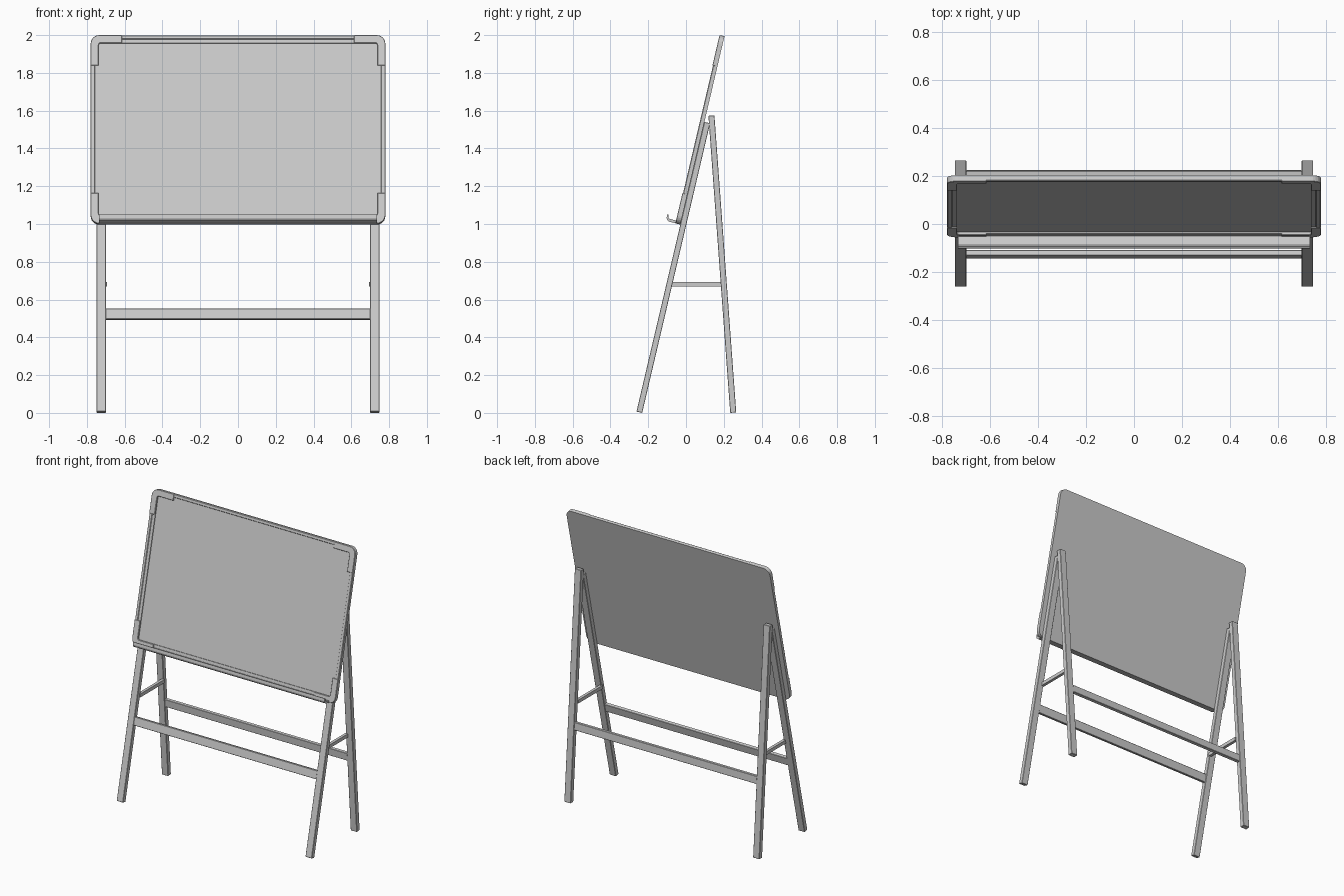
import bpy, bmesh
from math import sin, cos, pi, radians
from mathutils import Matrix, Vector

if "Cube" in bpy.data.objects:
    bpy.data.objects.remove(bpy.data.objects["Cube"])

# Tilted board frame: local y points behind the board, local z runs up its back face
BOARD = Matrix.Translation((0, -0.03, 0.997)) @ Matrix.Rotation(radians(-13.2), 4, 'X')
# Rear leg frame: origin at the foot, local z runs up the leg
REAR = Matrix.Translation((0, 0.25, 0.0012)) @ Matrix.Rotation(radians(4.2), 4, 'X')
HW, H, R = 0.78, 1.024, 0.045      # board half width, height, corner radius
RIM = 0.042                        # frame width


def prism(name, pts, a, b, to3d, matrix):
    """Extrude a 2D outline from a to b; to3d maps (p, q, t) to local space."""
    bm = bmesh.new()
    lo = [bm.verts.new(to3d(p, q, a)) for p, q in pts]
    hi = [bm.verts.new(to3d(p, q, b)) for p, q in pts]
    bm.faces.new(lo)
    bm.faces.new(hi)
    n = len(pts)
    for i in range(n):
        j = (i + 1) % n
        bm.faces.new((lo[i], lo[j], hi[j], hi[i]))
    bmesh.ops.recalc_face_normals(bm, faces=bm.faces)
    me = bpy.data.meshes.new(name)
    bm.to_mesh(me)
    bm.free()
    ob = bpy.data.objects.new(name, me)
    bpy.context.collection.objects.link(ob)
    ob.matrix_world = matrix
    return ob


def box(name, x, y, z, matrix):
    pts = [(x[0], y[0]), (x[1], y[0]), (x[1], y[1]), (x[0], y[1])]
    return prism(name, pts, z[0], z[1], lambda p, q, t: (p, q, t), matrix)


def bevel(ob, width, segments=1):
    m = ob.modifiers.new("edge", 'BEVEL')
    m.width, m.segments, m.limit_method = width, segments, 'ANGLE'
    m.angle_limit = radians(40)


def arc(cx, cz, r, a0, a1, n=6):
    return [(cx + r * cos(a0 + (a1 - a0) * i / n), cz + r * sin(a0 + (a1 - a0) * i / n))
            for i in range(n + 1)]


# Board panel with rounded corners
outline = []
for k, (cx, cz) in enumerate([(HW - R, H - R), (R - HW, H - R), (R - HW, R), (HW - R, R)]):
    outline += arc(cx, cz, R, k * pi / 2, (k + 1) * pi / 2)
prism("board_panel", outline, -0.014, 0, lambda p, q, t: (p, t, q), BOARD)

# Frame rails: stepped section (distance in from the outer edge, local depth)
section = [(0, -0.01), (0, -0.020), (0.003, -0.024), (0.019, -0.024),
           (0.022, -0.020), (RIM, -0.020), (RIM, -0.01)]
prism("top_rail", section, -0.62, 0.62, lambda p, q, t: (t, q, H - p), BOARD)
prism("bottom_rail", section, -0.62, 0.62, lambda p, q, t: (t, q, p), BOARD)
for side, s in (("left", -1), ("right", 1)):
    prism(side + "_rail", section, 0.165, H - 0.165,
          lambda p, q, t: (s * (HW - p), q, t), BOARD)

# L-shaped corner guards, outline measured in from the outer corner
guard = [(0.165, 0)] + arc(R, R, R, 1.5 * pi, pi) + [
    (0, 0.165), (RIM, 0.165)] + arc(RIM + 0.012, RIM + 0.012, 0.012, pi, 1.5 * pi, 3) + [(0.165, RIM)]
for side, s in (("left", -1), ("right", 1)):
    for level, top in (("bottom", 0), ("top", 1)):
        ob = prism(f"{level}_{side}_corner_guard", guard, -0.027, -0.001,
                   lambda p, q, t: (s * (HW - p), t, H - q if top else q), BOARD)
        bevel(ob, 0.002)

# Pen tray with upturned lip
tray = [(-0.022, 0.001), (-0.060, 0.001), (-0.073, 0.007), (-0.079, 0.018), (-0.080, 0.036),
        (-0.073, 0.036), (-0.071, 0.024), (-0.064, 0.017), (-0.022, 0.015)]
prism("pen_tray", tray, -0.735, 0.735, lambda p, q, t: (t, p, q), BOARD)

# Legs and side braces
for side, s in (("left", -1), ("right", 1)):
    xs = (s * 0.70, s * 0.748)
    bevel(box(side + "_front_leg", xs, (0, 0.031), (-1.017, 0.558), BOARD), 0.002)
    bevel(box(side + "_rear_leg", xs, (-0.016, 0.016), (0, 1.577), REAR), 0.002)
    box(side + "_brace", (s * 0.694, s * 0.714), (-0.082, 0.188), (0.668, 0.692), Matrix())

# Cross bars between the legs
bevel(box("front_crossbar", (-0.702, 0.702), (0.003, 0.027), (-0.512, -0.456), BOARD), 0.002)
bevel(box("rear_crossbar", (-0.702, 0.702), (-0.012, 0.012), (0.495, 0.548), REAR), 0.002)
